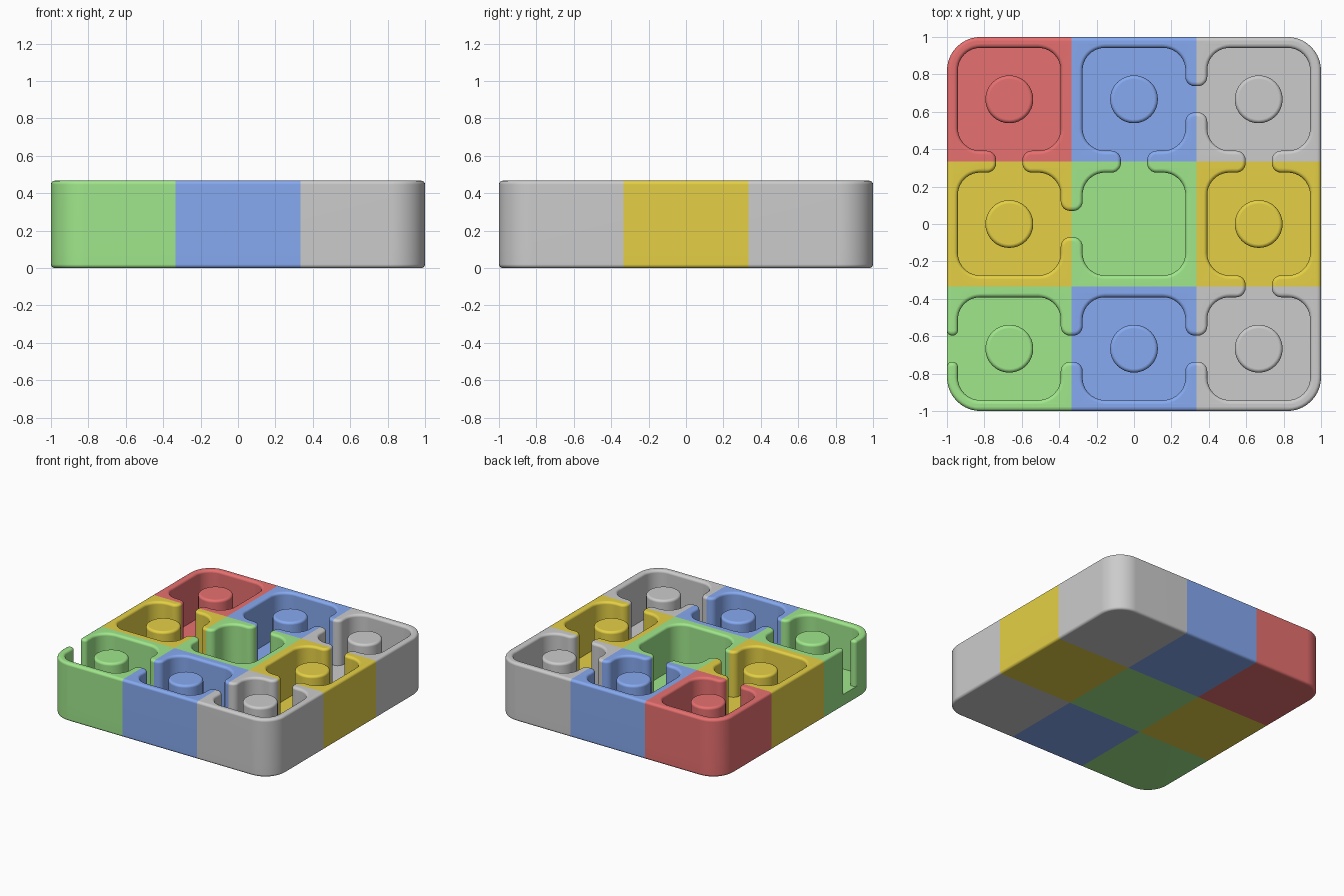
import bpy, bmesh, math
from mathutils import Vector

if "Cube" in bpy.data.objects:
    bpy.data.objects.remove(bpy.data.objects["Cube"])

CELL, HALF, SLOT = 2 / 3, 0.275, 0.07      # cell pitch, pocket half width, channel half width
TOP, FLOOR, RIM = 0.467, 0.10, 0.02
DIRS = [Vector((1, 0)), Vector((0, 1)), Vector((-1, 0)), Vector((0, -1))]
# winding route through the cells, from the exit to the closed end
PATH = [(-1, -1), (0, -1), (1, -1), (1, 0), (1, 1), (0, 1), (0, 0), (-1, 0), (-1, 1)]
LINKS = {frozenset(p) for p in zip(PATH, PATH[1:])}

COLOURS = {"red": (0.80, 0.16, 0.16, 1), "blue": (0.24, 0.40, 0.88, 1),
           "yellow": (0.78, 0.63, 0.06, 1), "green": (0.35, 0.80, 0.26, 1)}
LAYOUT = {(-1, 1): "red", (0, 1): "blue", (1, 1): "grey",
          (-1, 0): "yellow", (0, 0): "green", (1, 0): "yellow",
          (-1, -1): "green", (0, -1): "blue", (1, -1): "grey"}
MATS = {}
for key, rgba in COLOURS.items():
    MATS[key] = bpy.data.materials.new(key)
    MATS[key].diffuse_color = rgba


def walk(cell, entry, lip=0.05):
    """Corner points (position, fillet radius) round a pocket and all pockets beyond it."""
    c = Vector(cell) * CELL
    side = lambda d, s, r: (c + DIRS[d] * HALF + DIRS[(d + 1) % 4] * SLOT * s, r)
    pts = [side(entry, 1, lip)]
    for k in range(1, 5):
        d = (entry + k) % 4
        pts.append((c + (DIRS[d - 1] + DIRS[d]) * HALF, 0.12))
        nxt = (cell[0] + int(DIRS[d].x), cell[1] + int(DIRS[d].y))
        if k < 4 and frozenset((cell, nxt)) in LINKS:
            pts += [side(d, -1, 0.05)] + walk(nxt, (d + 2) % 4) + [side(d, 1, 0.05)]
    return pts + [side(entry, -1, lip)]


def fillet(corners):
    """Round every corner of a right-angled outline."""
    out = []
    for i, (p, r) in enumerate(corners):
        a = (corners[i - 1][0] - p).normalized() * r
        b = (corners[(i + 1) % len(corners)][0] - p).normalized() * r
        n = 10 if r > 0.1 else 6
        for k in range(n + 1):
            t = k / n * math.pi / 2
            out.append(p + a * (1 - math.sin(t)) + b * (1 - math.cos(t)))
    return out


def rounded_solid(corners):
    """Filled outline, extruded to full height with soft top and bottom edges."""
    cu = bpy.data.curves.new("outline", 'CURVE')
    cu.dimensions, cu.fill_mode = '2D', 'BOTH'
    cu.extrude, cu.bevel_depth = TOP / 2 - RIM, RIM
    cu.offset, cu.bevel_resolution = -RIM, 3
    pts = fillet(corners)
    sp = cu.splines.new('POLY')
    sp.points.add(len(pts) - 1)
    for q, p in zip(sp.points, pts):
        q.co = (p.x, p.y, 0, 1)
    sp.use_cyclic_u = True
    ob = bpy.data.objects.new("outline", cu)
    bpy.context.collection.objects.link(ob)
    bpy.context.view_layer.update()
    bm = bmesh.new()
    bm.from_mesh(ob.to_mesh())
    bpy.data.objects.remove(ob)
    bmesh.ops.translate(bm, verts=bm.verts, vec=(0, 0, TOP / 2))
    bmesh.ops.remove_doubles(bm, verts=bm.verts, dist=1e-4)
    return bm


def keep(bm, co, no):
    """Cut by a plane and drop everything on the side the normal points to."""
    geom = bm.verts[:] + bm.edges[:] + bm.faces[:]
    return bmesh.ops.bisect_plane(bm, geom=geom, plane_co=co, plane_no=no, clear_outer=True)


def finish(bm, name, colour):
    me = bpy.data.meshes.new(name)
    bm.to_mesh(me)
    bm.free()
    ob = bpy.data.objects.new(name, me)
    bpy.context.collection.objects.link(ob)
    if colour in MATS:
        me.materials.append(MATS[colour])
    bpy.ops.object.select_all(action='DESELECT')
    ob.select_set(True)
    bpy.context.view_layer.objects.active = ob
    bpy.ops.object.shade_smooth_by_angle(angle=math.radians(35))
    ob.modifiers.new("normals", 'WEIGHTED_NORMAL').keep_sharp = True


# solid base below the pocket floor
outer = [(Vector(p), 0.18) for p in ((-1, -1), (1, -1), (1, 1), (-1, 1))]
tray = rounded_solid(outer)
cut = keep(tray, (0, 0, FLOOR), (0, 0, 1))["geom_cut"]
bmesh.ops.contextual_create(tray, geom=[g for g in cut if isinstance(g, bmesh.types.BMEdge)])

# walls: outer outline running in through the exit and round every pocket
lips = [(Vector((-1, -CELL + s * SLOT)), 0.028) for s in (1, -1)]
walls = rounded_solid(outer + lips[:1] + walk(PATH[0], 2, 0.028)[::-1] + lips[1:])
keep(walls, (0, 0, FLOOR), (0, 0, -1))
tmp = bpy.data.meshes.new("walls")
walls.to_mesh(tmp)
walls.free()
tray.from_mesh(tmp)
bpy.data.meshes.remove(tmp)
bmesh.ops.recalc_face_normals(tray, faces=tray.faces)

for (i, j), colour in LAYOUT.items():
    tag = ("front", "middle", "back")[j + 1] + "_" + ("left", "centre", "right")[i + 1]
    # one coloured cell of the tray
    bm = tray.copy()
    for d in DIRS:
        if abs(i + d.x) <= 1 and abs(j + d.y) <= 1:
            co = (Vector((i, j)) + d / 2) * CELL
            keep(bm, co.to_3d(), d.to_3d())
    finish(bm, "cell_" + tag, colour)
    # round peg standing in the pocket
    if (i, j) != (0, 0):
        bm = bmesh.new()
        h = 0.44 - FLOOR / 2
        bmesh.ops.create_cone(bm, cap_ends=True, segments=32, radius1=0.128, radius2=0.128, depth=h)
        bmesh.ops.translate(bm, verts=bm.verts, vec=(i * CELL, j * CELL, 0.44 - h / 2))
        rim = [e for e in bm.edges if all(v.co.z > 0.43 for v in e.verts)]
        bmesh.ops.bevel(bm, geom=rim, offset=RIM, segments=4, profile=0.5, affect='EDGES')
        finish(bm, "peg_" + tag, colour)
tray.free()

for m in bpy.data.materials:
    if m.users and not m.is_grease_pencil:
        m.use_nodes = True
        m.node_tree.nodes["Principled BSDF"].inputs["Base Color"].default_value = m.diffuse_color
